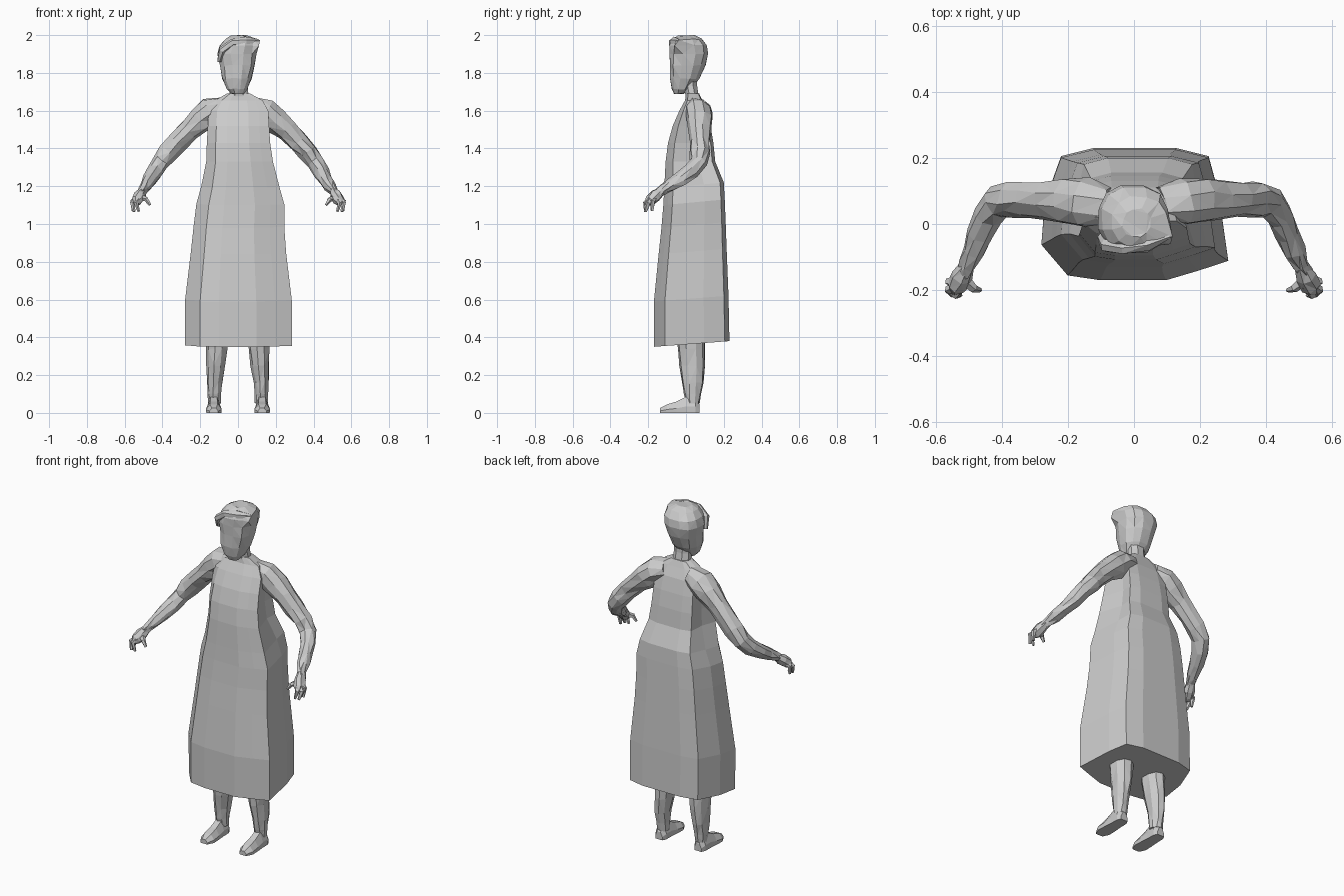
import bpy, bmesh, math, random
from mathutils import Vector

random.seed(4)
grey = bpy.data.materials.new("plain grey")
grey.diffuse_color = (0.6, 0.6, 0.6, 1)


def loft(name, rings, jitter=0.0):
    """Skin equal-length rings of points and cap both ends."""
    bm = bmesh.new()
    loops = []
    for ring in rings:
        loops.append([bm.verts.new(Vector(p) + Vector([random.uniform(-jitter, jitter) for _ in range(3)]))
                      for p in ring])
    n = len(loops[0])
    for a, b in zip(loops, loops[1:]):
        for i in range(n):
            bm.faces.new((a[i], a[(i + 1) % n], b[(i + 1) % n], b[i]))
    bm.faces.new(loops[0])
    bm.faces.new(loops[-1])
    if jitter:
        bmesh.ops.triangulate(bm, faces=bm.faces[:])
    bmesh.ops.recalc_face_normals(bm, faces=bm.faces[:])
    mesh = bpy.data.meshes.new(name)
    bm.to_mesh(mesh)
    bm.free()
    mesh.materials.append(grey)
    obj = bpy.data.objects.new(name, mesh)
    bpy.context.collection.objects.link(obj)
    return obj


def tube(name, path, sides=8, jitter=0.0):
    """Tapered limb along (x, y, z, radius) stations."""
    pts = [Vector(p[:3]) for p in path]
    rings = []
    for i, p in enumerate(pts):
        d = (pts[min(i + 1, len(pts) - 1)] - pts[max(i - 1, 0)]).normalized()
        u = d.cross(Vector((0.3, 1, 0.2))).normalized()
        v = d.cross(u)
        rings.append([p + path[i][3] * (math.cos(t) * u + math.sin(t) * v)
                      for t in (math.tau * k / sides for k in range(sides))])
    return loft(name, rings, jitter)


def ovals(spec, sides=10, power=1.0):
    """Horizontal rounded rings from (z, x0, x1, y0, y1)."""
    def c(t, f):
        return math.copysign(abs(f(t)) ** power, f(t))
    return [[((x0 + x1) / 2 + (x1 - x0) / 2 * c(t, math.cos),
              (y0 + y1) / 2 + (y1 - y0) / 2 * c(t, math.sin), z)
             for t in (math.tau * (k + 0.5) / sides for k in range(sides))]
            for z, x0, x1, y0, y1 in spec]


# long faceted dress: one hem outline rescaled up the body
hem = [(-.28, -.06), (-.2, -.155), (-.1, -.17), (.1, -.17), (.2, -.14), (.29, -.11),
       (.26, .1), (.23, .21), (.13, .235), (-.12, .235), (-.22, .21), (-.27, .07)]
levels = [  # z, x0, x1, y0, y1, side pinch
    (.35, -.28, .285, -.17, .23, 1), (.59, -.28, .285, -.17, .225, 1),
    (.84, -.25, .255, -.145, .215, 1), (.98, -.235, .245, -.13, .21, 1),
    (1.1, -.22, .245, -.12, .205, 1), (1.19, -.195, .22, -.115, .2, .95),
    (1.33, -.168, .185, -.108, .155, .85), (1.43, -.165, .17, -.095, .145, .85),
    (1.52, -.16, .165, -.07, .13, .9), (1.6, -.155, .16, -.035, .11, 1),
    (1.655, -.12, .13, -.005, .085, 1), (1.69, -.06, .065, .0, .07, 1)]
rings = []
for z, x0, x1, y0, y1, pinch in levels:
    ring = []
    for i, (hx, hy) in enumerate(hem):
        u, v = (hx + .28) / .57, (hy + .17) / .405
        x = x0 + (x1 - x0) * u
        if i in (6, 11):
            x *= pinch
        ring.append((x, y0 + (y1 - y0) * v, z + .03 * v * (1 if z < 1.3 else 0)))
    rings.append(ring)
loft("dress", rings)

# neck and head
loft("neck", ovals([(1.62, -.075, .08, -.005, .09), (1.68, -.05, .06, -.005, .07),
                    (1.73, -.048, .055, -.015, .062), (1.8, -.05, .055, -.02, .06)], 8))
head = ovals([(1.69, -.035, .03, -.062, -.01), (1.715, -.06, .05, -.078, .03), (1.77, -.085, .075, -.088, .075),
              (1.84, -.095, .09, -.09, .105), (1.9, -.11, .1, -.09, .122),
              (1.945, -.1, .105, -.088, .115), (1.98, -.07, .1, -.07, .085),
              (1.998, -.035, .05, -.04, .045)], 12, .85)
head[6][11] = (.115, -.04, 1.975)
head[5][11] = (.108, -.06, 1.945)
loft("head", head, .003)
# swept hairline framing the face
tube("hair_fringe", [(-.1, -.04, 1.86, .012), (-.085, -.065, 1.92, .02), (-.03, -.07, 1.96, .022),
                     (.04, -.06, 1.968, .024), (.108, -.035, 1.968, .01)], 6, .002)

fingers = [[(.525, -.175, 1.14, .02), (.56, -.2, 1.11, .014), (.55, -.215, 1.065, .008)],
           [(.52, -.18, 1.14, .02), (.54, -.215, 1.11, .013), (.525, -.215, 1.065, .007)],
           [(.525, -.165, 1.14, .02), (.56, -.175, 1.12, .013), (.555, -.18, 1.07, .008)],
           [(.515, -.165, 1.14, .02), (.485, -.195, 1.13, .013), (.465, -.2, 1.1, .007)]]
for side, s in (("left", -1), ("right", 1)):
    def flip(path):
        return [(s * x, y, z, r) for x, y, z, r in path]

    # arm with bent elbow
    tube(side + "_arm", flip([
        (.08, .055, 1.61, .06), (.15, .065, 1.595, .072), (.2, .07, 1.55, .07), (.26, .072, 1.495, .058),
        (.32, .074, 1.435, .054), (.37, .076, 1.38, .052), (.41, .068, 1.325, .047),
        (.44, .025, 1.275, .043), (.465, -.03, 1.235, .038), (.485, -.085, 1.205, .032),
        (.502, -.125, 1.18, .024), (.515, -.15, 1.16, .024)]), 9, .006)
    # hand
    tube(side + "_palm", flip([(.505, -.13, 1.175, .022), (.52, -.16, 1.15, .032),
                               (.535, -.19, 1.125, .03), (.54, -.205, 1.11, .016)]), 7, .003)
    for k, f in enumerate(fingers):
        tube(f"{side}_finger_{k + 1}", flip(f), 5)

    # trousered leg
    spec = [(.05, .09, .16, .0, .07), (.1, .088, .162, -.01, .078), (.16, .083, .165, -.02, .092),
            (.25, .068, .166, -.035, .1), (.34, .055, .168, -.045, .1), (.42, .05, .17, -.055, .1)]
    loft(side + "_leg", ovals([(z, min(s * a, s * b), max(s * a, s * b), c, d)
                               for z, a, b, c, d in spec], 9), .003)
    # shoe, lofted from heel to toe
    shoe = [(.072, .022, .045), (.05, .033, .085), (.0, .034, .085), (-.05, .038, .06),
            (-.1, .04, .045), (-.138, .022, .025)]
    loft(side + "_shoe", [[(s * .128 - w, y, 0), (s * .128 - w * 1.05, y, h * .4),
                           (s * .128 - w * .5, y, h), (s * .128 + w * .5, y, h),
                           (s * .128 + w * 1.05, y, h * .4), (s * .128 + w, y, 0)]
                          for y, w, h in shoe])
